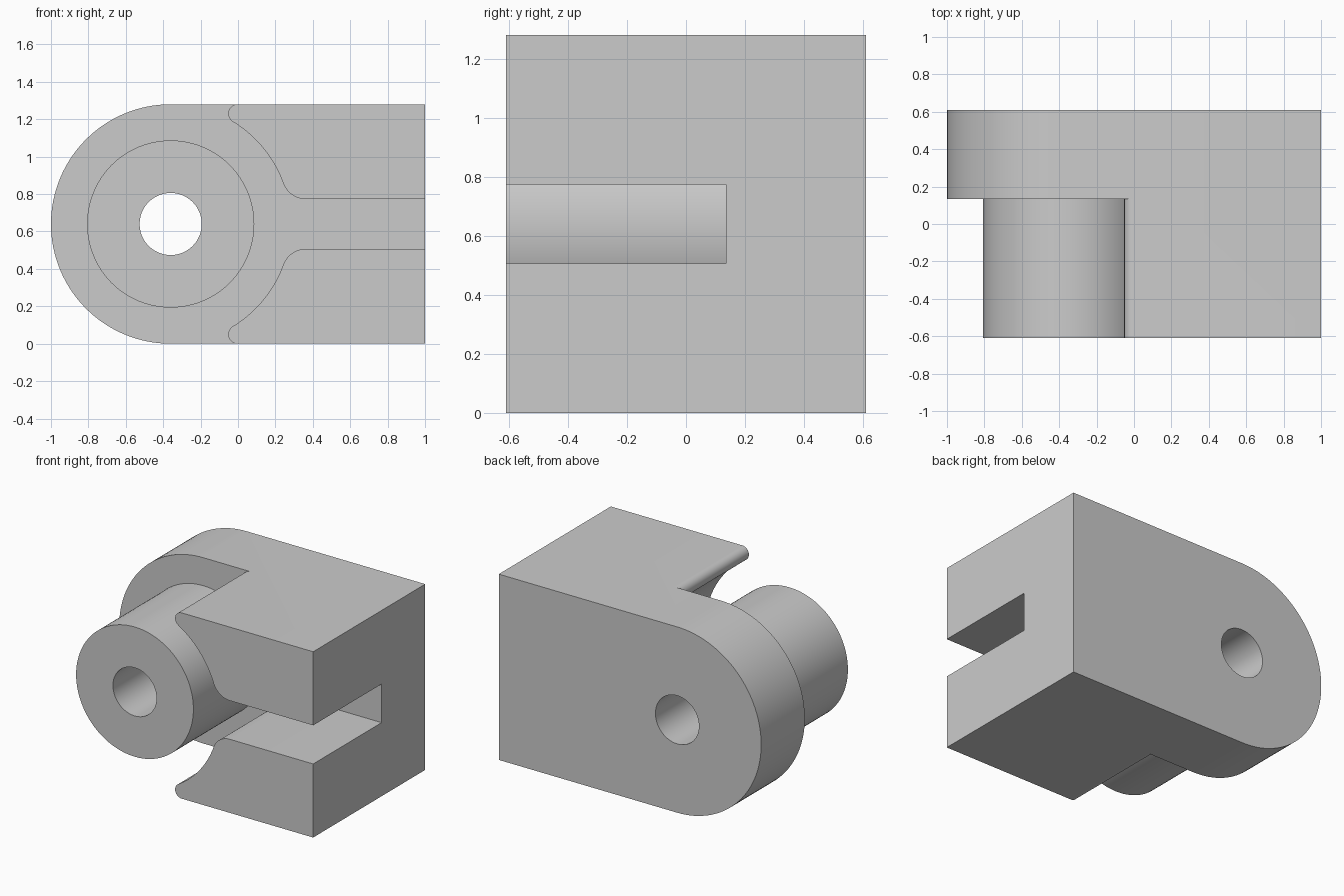
import bpy
import bmesh
from math import cos, sin, pi, sqrt, atan2
from mathutils import Vector

cube = bpy.data.objects.get("Cube")
if cube:
    bpy.data.objects.remove(cube, do_unlink=True)

# Main dimensions
HEIGHT, HALF_DEPTH, STEP_Y = 1.28, 0.61, 0.135
MID = HEIGHT / 2
PIVOT = Vector((-0.36, MID))
BOSS_R, BORE_R, POCKET_R = 0.447, 0.166, 0.64
SLOT_HALF, LIP_R, FILLET_R = 0.133, 0.05, 0.13

grey = bpy.data.materials.new("plain grey")
grey.use_nodes = True
colour = (0.6, 0.6, 0.6, 1)
grey.diffuse_color = colour
grey.node_tree.nodes["Principled BSDF"].inputs["Base Color"].default_value = colour


def arc(centre, radius, start, end, steps):
    """Points on an arc in the x-z plane."""
    angles = [start + (end - start) * i / steps for i in range(steps + 1)]
    return [Vector((centre[0] + radius * cos(a), centre[1] + radius * sin(a))) for a in angles]


def extrude(name, outline, y0, y1):
    """Solid made by extruding an x-z outline along y."""
    bm = bmesh.new()
    face = bm.faces.new([bm.verts.new((p.x, y0, p.y)) for p in outline])
    result = bmesh.ops.extrude_face_region(bm, geom=[face])
    moved = [v for v in result["geom"] if isinstance(v, bmesh.types.BMVert)]
    bmesh.ops.translate(bm, verts=moved, vec=(0, y1 - y0, 0))
    bmesh.ops.recalc_face_normals(bm, faces=bm.faces)
    mesh = bpy.data.meshes.new(name)
    bm.to_mesh(mesh)
    bm.free()
    mesh.materials.append(grey)
    obj = bpy.data.objects.new(name, mesh)
    bpy.context.collection.objects.link(obj)
    return obj


def combine(target, tool, operation):
    """Apply a boolean and discard the tool."""
    mod = target.modifiers.new(operation.lower(), 'BOOLEAN')
    mod.operation, mod.solver, mod.object = operation, 'EXACT', tool
    bpy.context.view_layer.objects.active = target
    bpy.ops.object.modifier_apply(modifier=mod.name)
    bpy.data.objects.remove(tool, do_unlink=True)


def circle(radius):
    return arc(PIVOT, radius, 0, 2 * pi, 96)[:-1]


# Block with a rounded end
outline = arc(PIVOT, MID, pi / 2, 3 * pi / 2, 64) + [Vector((1, 0)), Vector((1, HEIGHT))]
body = extrude("hinge_body", outline, -HALF_DEPTH, HALF_DEPTH)

# Upper half of the pocket: rounded lip, concave arc, fillet, slot
lip_dz = MID - LIP_R
lip_dx = sqrt((POCKET_R + LIP_R) ** 2 - lip_dz ** 2)
fil_dz = SLOT_HALF + FILLET_R
fil_dx = sqrt((POCKET_R + FILLET_R) ** 2 - fil_dz ** 2)
lip_angle, fil_angle = atan2(lip_dz, lip_dx), atan2(fil_dz, fil_dx)
lip = PIVOT + Vector((lip_dx, lip_dz))
fillet = PIVOT + Vector((fil_dx, fil_dz))
upper = [Vector((-1.2, 1.5)), Vector((lip.x, 1.5))]
upper += arc(lip, LIP_R, pi / 2, pi + lip_angle, 16)
upper += arc(PIVOT, POCKET_R, lip_angle, fil_angle, 24)[1:-1]
upper += arc(fillet, FILLET_R, pi + fil_angle, 3 * pi / 2, 14)
upper += [Vector((1.2, MID + SLOT_HALF))]
lower = [Vector((p.x, HEIGHT - p.y)) for p in reversed(upper)]
combine(body, extrude("pocket_cutter", upper + lower, -1, STEP_Y), 'DIFFERENCE')

# Boss on the back plate, then the bore through both
combine(body, extrude("boss", circle(BOSS_R), -HALF_DEPTH, STEP_Y + 0.1), 'UNION')
combine(body, extrude("bore_cutter", circle(BORE_R), -1, 1), 'DIFFERENCE')

# Smooth curved walls, crisp edges
bpy.ops.object.select_all(action='DESELECT')
body.select_set(True)
bpy.context.view_layer.objects.active = body
bpy.ops.object.shade_smooth_by_angle(angle=pi / 6)
